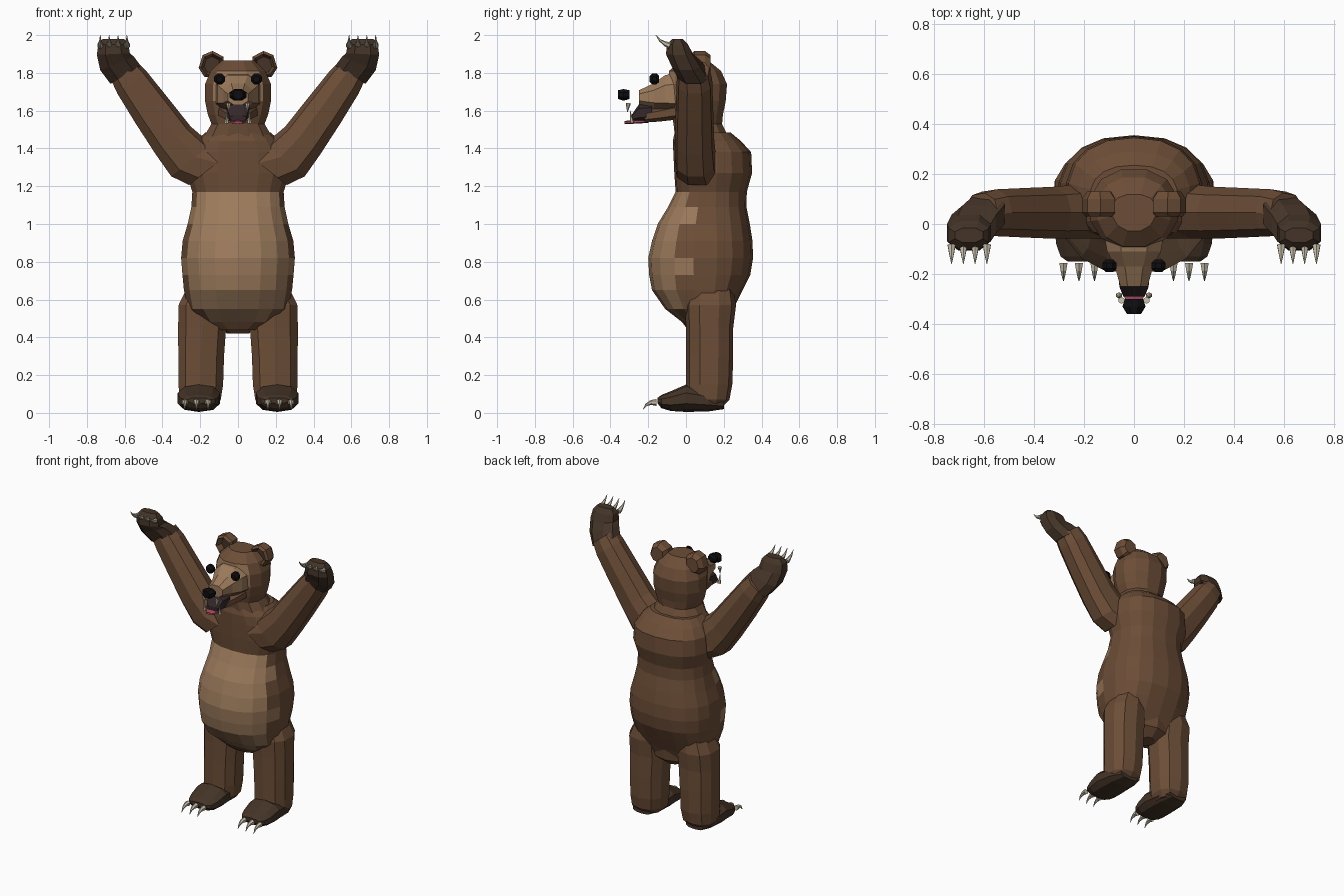
import bpy, bmesh, math
from mathutils import Vector as V


def material(name, rgb):
    m = bpy.data.materials.new(name)
    m.diffuse_color = (*rgb, 1)
    return m


BROWN = material("brown fur", (0.15, 0.075, 0.038))
DARK = material("dark paw fur", (0.058, 0.034, 0.020))
TAN = material("belly tan", (0.33, 0.195, 0.105))
BLACK = material("black", (0.004, 0.004, 0.005))
MOUTH = material("mouth dark", (0.035, 0.02, 0.022))
PINK = material("tongue pink", (0.40, 0.07, 0.12))
BONE = material("claw bone", (0.55, 0.50, 0.38))


def loft(name, rings, n, mats, power=1.0, rule=None, turn=0.5):
    """Skin rings of (centre, u, v[, v on the negative side]); rule picks each face's material."""
    bm = bmesh.new()
    loops = []
    for r in rings:
        c, u, v = V(r[0]), V(r[1]), V(r[2])
        w = V(r[3]) if len(r) > 3 else v
        loop = []
        for i in range(n):
            a = math.tau * (i + turn) / n
            ca, sa = math.cos(a), math.sin(a)
            ca = math.copysign(abs(ca) ** power, ca)
            sa = math.copysign(abs(sa) ** power, sa)
            loop.append(bm.verts.new(c + u * ca + (v if sa > 0 else w) * sa))
        loops.append(loop)
    for a, b in zip(loops, loops[1:]):
        for i in range(n):
            j = (i + 1) % n
            bm.faces.new((a[i], a[j], b[j], b[i]))
    bm.faces.new(loops[0])
    bm.faces.new(loops[-1])
    bmesh.ops.recalc_face_normals(bm, faces=bm.faces)
    if rule:
        for f in bm.faces:
            f.material_index = rule(f.calc_center_median(), f.normal)
    me = bpy.data.meshes.new(name)
    bm.to_mesh(me)
    bm.free()
    for m in mats:
        me.materials.append(m)
    ob = bpy.data.objects.new(name, me)
    bpy.context.collection.objects.link(ob)
    return ob


def upright(z, hx, front, back, mid, x=0.0):
    """Horizontal ring with separate front and back depth."""
    return ((x, mid, z), (hx, 0, 0), (0, back - mid, 0), (0, mid - front, 0))


def along_y(y, x, hx, low, high):
    """Ring facing forward, between two heights."""
    return ((x, y, (low + high) / 2), (hx, 0, 0), (0, 0, (high - low) / 2))


def spike(name, points, radius):
    """Tapered curved claw or tooth through the points."""
    rings = []
    for i, p in enumerate(points):
        a, b = V(points[max(i - 1, 0)]), V(points[min(i + 1, len(points) - 1)])
        d = (b - a).normalized()
        u = V((1, 0, 0))
        r = radius * (1 - 0.95 * i / (len(points) - 1))
        rings.append((p, u * r, d.cross(u) * r))
    return loft(name, rings, 6, [BONE])


# torso with tan belly
torso = [(0.44, 0.13, 0.01, 0.18), (0.48, 0.21, -0.02, 0.22), (0.55, 0.27, -0.11, 0.25),
         (0.65, 0.29, -0.18, 0.30), (0.73, 0.298, -0.195, 0.34), (0.82, 0.305, -0.20, 0.355),
         (0.91, 0.297, -0.18, 0.352), (1.00, 0.27, -0.15, 0.338), (1.09, 0.25, -0.095, 0.32),
         (1.17, 0.245, -0.055, 0.322), (1.27, 0.275, -0.062, 0.35), (1.38, 0.265, -0.067, 0.345),
         (1.44, 0.225, -0.07, 0.29), (1.485, 0.175, -0.06, 0.235)]
loft("torso", [upright(z, hx, f, b, 0.11) for z, hx, f, b in torso], 18, [BROWN, TAN], 0.85,
     lambda c, n: int(0.46 < c.z < 1.17 and c.y < (-0.01 if c.z < 1.0 else 0.03)))

# neck and skull
skull = [(1.44, 0.20, -0.06, 0.24), (1.53, 0.145, -0.07, 0.195), (1.58, 0.165, -0.08, 0.20),
         (1.65, 0.18, -0.09, 0.215), (1.74, 0.18, -0.10, 0.222), (1.81, 0.15, -0.095, 0.19),
         (1.865, 0.09, -0.03, 0.12)]
loft("head", [upright(z, hx, f, b, 0.06) for z, hx, f, b in skull], 12, [BROWN, TAN], 0.9,
     lambda c, n: int(1.68 < c.z < 1.80 and c.y < -0.03))

# muzzle, lower jaw, open mouth, tongue and nose
muzzle = [(-0.03, 0.13, 1.57, 1.81), (-0.11, 0.115, 1.58, 1.795),
          (-0.17, 0.082, 1.60, 1.75), (-0.25, 0.058, 1.63, 1.71)]
loft("muzzle", [along_y(y, 0, hx, a, b) for y, hx, a, b in muzzle], 8, [BROWN, TAN], 0.85,
     lambda c, n: int(c.z > 1.63))
loft("lower_jaw", [along_y(-0.05, 0, 0.11, 1.55, 1.64), along_y(-0.14, 0, 0.085, 1.54, 1.62),
                   along_y(-0.22, 0, 0.06, 1.535, 1.60)], 8, [BROWN], 0.8)
loft("mouth", [along_y(-0.18, 0, 0.065, 1.545, 1.64), along_y(-0.25, 0, 0.062, 1.54, 1.635),
               along_y(-0.29, 0, 0.045, 1.545, 1.575)], 8, [MOUTH], 0.7)
loft("tongue", [along_y(-0.20, 0, 0.04, 1.535, 1.56), along_y(-0.29, 0, 0.045, 1.53, 1.55),
                along_y(-0.325, 0, 0.025, 1.53, 1.545)], 6, [PINK], 0.8)
loft("nose", [along_y(-0.30, 0, 0.04, 1.66, 1.71), along_y(-0.33, 0, 0.05, 1.65, 1.717),
              along_y(-0.36, 0, 0.03, 1.66, 1.71)], 8, [BLACK])

for s, side in ((1, "left"), (-1, "right")):
    # eye
    loft(side + "_eye", [along_y(y, 0.098 * s, r, 1.768 - r, 1.768 + r)
                         for y, r in ((-0.192, 0.017), (-0.178, 0.031), (-0.156, 0.031), (-0.142, 0.017))],
         8, [BLACK])

    # ear, with a dark hollow on the front
    ear_u, ear_v = V((0.065 * s, 0, 0.02)), V((-0.022 * s, 0, 0.07))
    loft(side + "_ear", [((0.138 * s, y, 1.842), ear_u * k, ear_v * k)
                         for y, k in ((0.075, 0.6), (0.03, 0.8), (0.045, 1), (0.10, 1), (0.13, 0.7))],
         7, [BROWN, DARK], 0.85, lambda c, n: int(c.y < 0.077 and n.y < -0.1 and abs(c.z - 1.842) < 0.01))

    # canine teeth
    spike(side + "_upper_tooth", [(0.05 * s, -0.305, 1.64), (0.05 * s, -0.308, 1.615),
                                  (0.05 * s, -0.31, 1.59)], 0.014)
    spike(side + "_lower_tooth", [(0.06 * s, -0.285, 1.535), (0.06 * s, -0.29, 1.56),
                                  (0.06 * s, -0.295, 1.60)], 0.013)

    # raised arm: centre x, y, z, thickness, depth
    arm = [(0.14, 0.06, 1.30, 0.16, 0.12), (0.25, 0.05, 1.335, 0.14, 0.11), (0.345, 0.045, 1.44, 0.122, 0.105),
           (0.46, 0.045, 1.60, 0.112, 0.10), (0.565, 0.045, 1.75, 0.10, 0.095), (0.61, 0.04, 1.815, 0.085, 0.085)]
    n = V((0.78 * s, 0, -0.62))
    loft(side + "_arm", [((x * s, y, z), n * t, (0, d, 0)) for x, y, z, t, d in arm], 9, [BROWN], 0.85)

    # front paw
    paw = [(0.595, 0.04, 1.79, 0.085, 0.085), (0.64, 0.0, 1.85, 0.095, 0.08),
           (0.66, -0.035, 1.90, 0.093, 0.075), (0.66, -0.045, 1.95, 0.085, 0.06), (0.66, -0.045, 1.98, 0.06, 0.03)]
    tilt = [0.6, 0.4, 0.05, 0, 0]
    loft(side + "_front_paw", [((x * s, y, z), (t * s, 0, -t * k), (0, d, 0))
                               for (x, y, z, t, d), k in zip(paw, tilt)], 8, [DARK], 0.8)

    # front claws
    for i in range(4):
        x = (0.588 + 0.047 * i) * s
        spike(f"{side}_front_claw_{i + 1}", [(x, -0.085, 1.945), (x, -0.112, 1.955),
                                            (x, -0.137, 1.972), (x, -0.16, 2.0)], 0.018)

    # hind leg
    leg = [(0.66, 0.175, 0.10, 0.03, 0.25), (0.57, 0.19, 0.13, -0.005, 0.265),
           (0.45, 0.19, 0.132, 0.0, 0.25), (0.30, 0.195, 0.126, 0.0, 0.25),
           (0.15, 0.197, 0.123, 0.0, 0.245), (0.07, 0.20, 0.113, -0.01, 0.23), (0.03, 0.20, 0.085, 0.0, 0.19)]
    loft(side + "_leg", [upright(z, hx, f, b, 0.12, x * s) for z, x, hx, f, b in leg], 10, [BROWN], 0.8)

    # foot
    foot = [(0.20, 0.07, 0.02, 0.07), (0.12, 0.105, 0.008, 0.12), (0.0, 0.117, 0.005, 0.15),
            (-0.08, 0.108, 0.01, 0.115), (-0.13, 0.09, 0.025, 0.095), (-0.15, 0.06, 0.05, 0.08)]
    loft(side + "_foot", [along_y(y, 0.207 * s, hx, a, b) for y, hx, a, b in foot], 10, [DARK], 0.8)

    # foot claws
    for i in range(3):
        x = (0.158 + 0.062 * i) * s
        spike(f"{side}_foot_claw_{i + 1}", [(x, -0.155, 0.055), (x, -0.185, 0.055),
                                           (x, -0.21, 0.043), (x, -0.228, 0.018)], 0.019)

# underside between the legs
loft("crotch", [upright(0.42, 0.06, 0.06, 0.18, 0.12), upright(0.47, 0.15, 0.0, 0.24, 0.12),
                upright(0.56, 0.2, -0.02, 0.25, 0.12)], 10, [BROWN])
